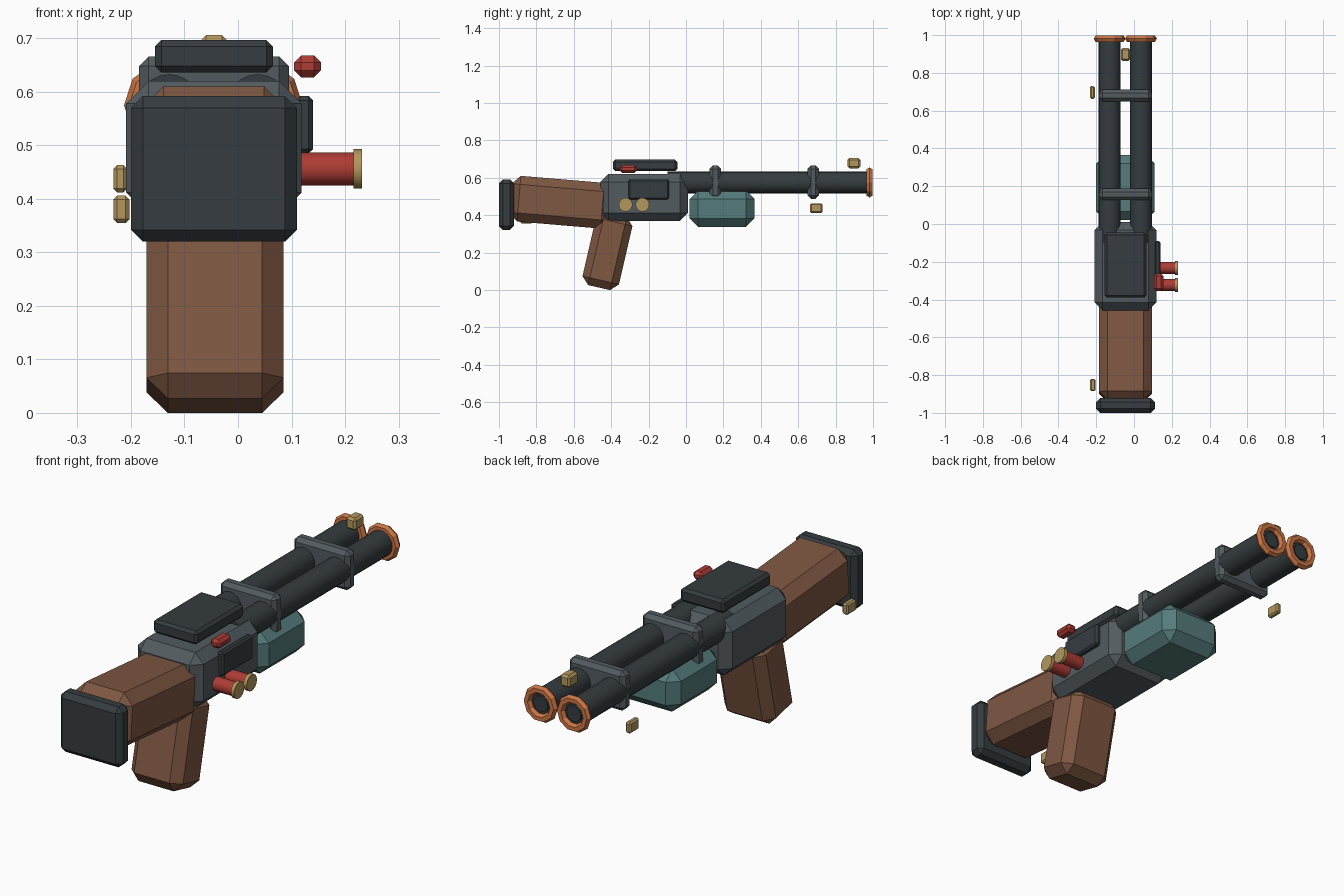
import bpy, bmesh
from math import radians
from mathutils import Matrix

if "Cube" in bpy.data.objects:
    bpy.data.objects.remove(bpy.data.objects["Cube"])


def material(name, rgb):
    m = bpy.data.materials.new(name)
    m.diffuse_color = (*rgb, 1)
    m.use_nodes = True
    m.node_tree.nodes["Principled BSDF"].inputs["Base Color"].default_value = m.diffuse_color
    return m


WOOD = material("wood", (0.21, 0.095, 0.055))
DARK = material("dark_steel", (0.035, 0.045, 0.05))
STEEL = material("steel", (0.085, 0.105, 0.115))
TEAL = material("teal", (0.09, 0.2, 0.2))
COPPER = material("copper", (0.6, 0.18, 0.06))
BRASS = material("brass", (0.45, 0.31, 0.11))
RED = material("red", (0.42, 0.045, 0.035))
CX = -0.045  # centre line of the gun body


def finish(name, bm, mat):
    me = bpy.data.meshes.new(name)
    bm.to_mesh(me)
    bm.free()
    me.materials.append(mat)
    ob = bpy.data.objects.new(name, me)
    bpy.context.collection.objects.link(ob)
    return ob


def box(name, xr, yr, zr, bevel, mat, tilt=0):
    """Chamfered box from (min, max) ranges, tilted about x at its centre."""
    bm = bmesh.new()
    size = [r[1] - r[0] for r in (xr, yr, zr)]
    mid = [(r[1] + r[0]) / 2 for r in (xr, yr, zr)]
    bmesh.ops.create_cube(bm, size=1, matrix=Matrix.Diagonal((*size, 1)))
    bmesh.ops.bevel(bm, geom=bm.edges[:], offset=bevel, segments=1,
                    affect='EDGES', clamp_overlap=True)
    bm.transform(Matrix.Translation(mid) @ Matrix.Rotation(radians(tilt), 4, 'X'))
    return finish(name, bm, mat)


def rod(name, axis, start, end, centre, radius, mat, sides=20):
    """Cylinder along x or y; centre gives the two other coordinates."""
    bm = bmesh.new()
    bmesh.ops.create_cone(bm, cap_ends=True, segments=sides, radius1=radius,
                          radius2=radius, depth=end - start)
    m = (start + end) / 2
    if axis == 'x':
        pos, rot = (m, *centre), Matrix.Rotation(radians(90), 4, 'Y')
    else:
        pos, rot = (centre[0], m, centre[1]), Matrix.Rotation(radians(-90), 4, 'X')
    bm.transform(Matrix.Translation(pos) @ rot)
    for f in bm.faces:
        f.smooth = len(f.verts) == 4
    for e in bm.edges:
        e.smooth = all(len(f.verts) == 4 for f in e.link_faces)
    return finish(name, bm, mat)


# Stock, butt pad and grip
box("butt_pad", (-0.2, 0.11), (-1.0, -0.92), (0.32, 0.592), 0.022, DARK)
box("stock", (CX - 0.14, CX + 0.14), (-0.94, -0.40), (0.347, 0.592), 0.046, WOOD, -4.8)
box("grip", (-0.171, 0.085), (-0.52, -0.32), (0.008, 0.408), 0.04, WOOD, -13)

# Receiver with top cover, side panel and switch
box("receiver", (-0.209, 0.119), (-0.457, 0.01), (0.37, 0.62), 0.042, STEEL)
box("top_cover", (-0.155, 0.065), (-0.39, -0.046), (0.636, 0.697), 0.012, DARK)
box("side_panel", (0.108, 0.14), (-0.308, -0.09), (0.485, 0.592), 0.008, DARK)
box("switch", (0.105, 0.155), (-0.354, -0.263), (0.627, 0.668), 0.013, RED)

# Spare shells on the right side
for i, y in enumerate((-0.233, -0.323)):
    rod(f"shell_{i}", 'x', 0.09, 0.22, (y, 0.456), 0.031, RED, 16)
    rod(f"shell_rim_{i}", 'x', 0.216, 0.232, (y, 0.456), 0.037, BRASS, 16)

# Twin barrels with copper muzzle rings
for side, x in (("left", -0.129), ("right", 0.037)):
    rod(f"barrel_{side}", 'y', -0.1, 0.975, (x, 0.575), 0.058, DARK)
    rod(f"bore_{side}", 'y', 0.95, 0.985, (x, 0.575), 0.036, DARK, 12)
    bpy.ops.mesh.primitive_torus_add(
        location=(x, 0.981, 0.575), rotation=(radians(90), 0, 0),
        major_segments=10, minor_segments=6, major_radius=0.065, minor_radius=0.019)
    ring = bpy.context.object
    ring.name = f"muzzle_ring_{side}"
    ring.data.materials.append(COPPER)

# Barrel clamps
for i, y in enumerate((0.157, 0.68)):
    box(f"barrel_clamp_{i}", (CX - 0.14, CX + 0.14), (y - 0.031, y + 0.031),
        (0.488, 0.666), 0.018, STEEL)

# Fore grip under the barrels
box("fore_grip", (-0.2, 0.108), (0.02, 0.366), (0.338, 0.532), 0.045, TEAL)

# Front sight and strap lugs
box("front_sight", (-0.07, -0.02), (0.864, 0.932), (0.65, 0.706), 0.01, BRASS)
box("front_lug", (-0.233, -0.207), (0.663, 0.73), (0.412, 0.463), 0.007, BRASS)
box("rear_lug", (-0.233, -0.203), (-0.885, -0.82), (0.355, 0.406), 0.007, BRASS)
